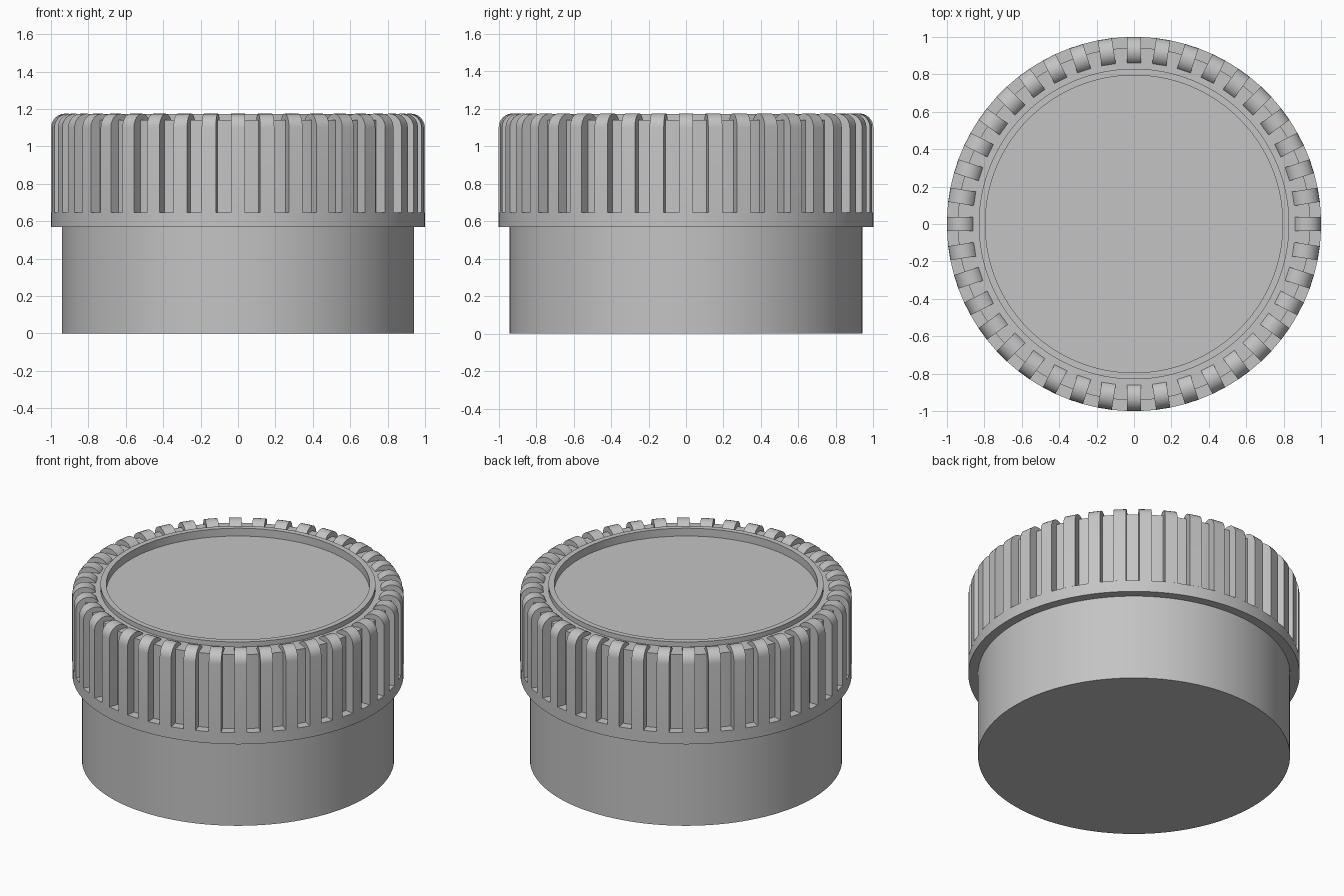
import bpy, bmesh
from math import pi, cos, sin, radians
from mathutils import Matrix, Vector

cube = bpy.data.objects.get("Cube")
if cube:
    bpy.data.objects.remove(cube, do_unlink=True)

grey = bpy.data.materials.new("plain grey")
grey.use_nodes = True
grey.diffuse_color = (0.55, 0.55, 0.55, 1)
grey.node_tree.nodes["Principled BSDF"].inputs["Base Color"].default_value = grey.diffuse_color


def finish(name, bm):
    bmesh.ops.recalc_face_normals(bm, faces=bm.faces)
    mesh = bpy.data.meshes.new(name)
    bm.to_mesh(mesh)
    bm.free()
    mesh.materials.append(grey)
    obj = bpy.data.objects.new(name, mesh)
    bpy.context.collection.objects.link(obj)
    bpy.ops.object.select_all(action='DESELECT')
    obj.select_set(True)
    bpy.context.view_layer.objects.active = obj
    bpy.ops.object.shade_smooth_by_angle(angle=radians(30))


def lathe(name, profile, steps=160):
    """Spin a (radius, height) profile that starts and ends on the axis."""
    bm = bmesh.new()
    verts = [bm.verts.new((r, 0, z)) for r, z in profile]
    edges = [bm.edges.new(pair) for pair in zip(verts, verts[1:])]
    bmesh.ops.spin(bm, geom=verts + edges, cent=(0, 0, 0), axis=(0, 0, 1),
                   angle=2 * pi, steps=steps)
    bmesh.ops.remove_doubles(bm, verts=bm.verts, dist=0.0005)
    finish(name, bm)


BODY_R, BODY_TOP = 0.942, 1.14
FLANGE_LOW, FLANGE_TOP = 0.57, 0.647

# Plain lower cylinder
lathe("lower_body", [(0, 0), (BODY_R, 0), (BODY_R, FLANGE_LOW), (0, FLANGE_LOW)])

# Cap with flange, raised thin rim and recessed top disc
lathe("cap", [(0, FLANGE_LOW), (1, FLANGE_LOW), (1, FLANGE_TOP),
              (BODY_R, FLANGE_TOP), (BODY_R, BODY_TOP), (0.83, BODY_TOP),
              (0.83, 1.172), (0.795, 1.172), (0.795, 1.12), (0, 1.12)])

# Grip ribs: rounded over the shoulder of the cap
RIBS, HALF_WIDTH, ARC_R, ARC_STEPS = 40, 0.038, 0.075, 12
outline = [(1 - ARC_R + ARC_R * cos(pi * i / ARC_STEPS),
            1.1 + ARC_R * sin(pi * i / ARC_STEPS)) for i in range(ARC_STEPS + 1)]
outline += [(1 - 2 * ARC_R, FLANGE_TOP), (1, FLANGE_TOP)]

bm = bmesh.new()
for k in range(RIBS):
    turn = Matrix.Rotation(2 * pi * k / RIBS, 3, 'Z')
    sides = [[bm.verts.new(turn @ Vector((r, y, z))) for r, z in outline]
             for y in (-HALF_WIDTH, HALF_WIDTH)]
    for side in sides:
        bm.faces.new(side)
    for i in range(len(outline)):
        bm.faces.new((sides[0][i - 1], sides[0][i], sides[1][i], sides[1][i - 1]))
finish("grip_ribs", bm)
